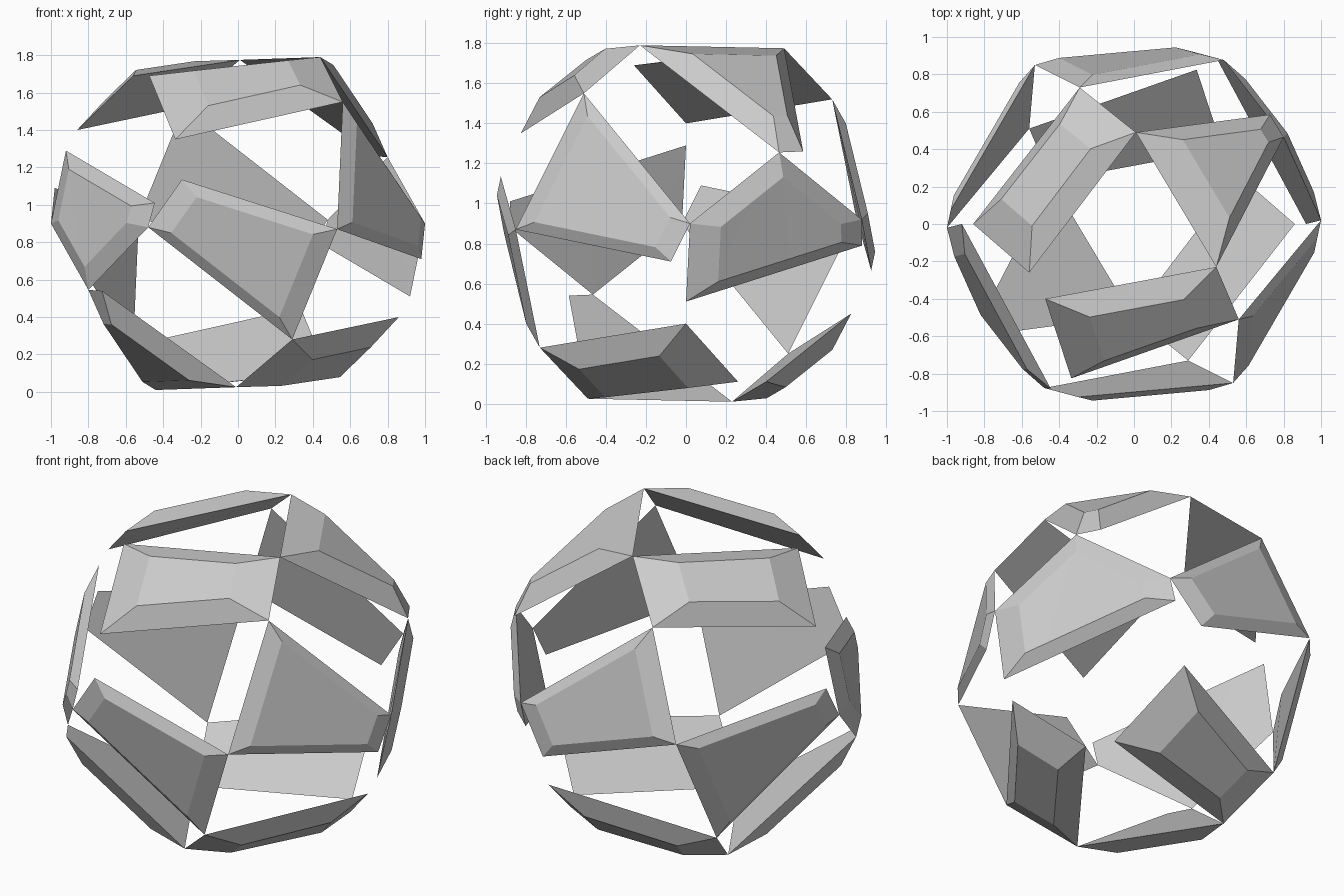
import bpy
import bmesh
from math import radians
from mathutils import Vector

cube = bpy.data.objects.get("Cube")
if cube:
    bpy.data.objects.remove(cube, do_unlink=True)

CENTRE = Vector((0, 0, 0.9))

grey = bpy.data.materials.new("light_grey")
grey.use_nodes = True
grey.diffuse_color = (0.6, 0.6, 0.6, 1)
grey.node_tree.nodes["Principled BSDF"].inputs["Base Color"].default_value = grey.diffuse_color

# Shared corner points, measured from the centre of the ball
front_low = Vector((0.56, -0.51, 0.65))
top_right = Vector((0.44, -0.23, 0.89))
top_back = Vector((0.01, 0.49, 0.875))
back_low = Vector((-0.29, 0.73, 0.62))
right_tip = Vector((0.80, 0.465, 0.355))
right_side = Vector((1.0, 0.02, 0.0))
front_tip = Vector((0.53, -0.85, -0.03))
front_left = Vector((-0.48, -0.877, -0.02))


def build_panel(name, corners, inset, lift, sign):
    """Closed panel with a flat inner side and a raised, inset outer face."""
    points = [p * sign for p in corners]
    middle = sum(points, Vector()) / len(points)
    out = Vector()
    for i, p in enumerate(points):
        out += (p - middle).cross(points[(i + 1) % len(points)] - middle)
    out.normalize()
    if out.dot(middle) < 0:
        out.negate()

    bm = bmesh.new()
    rim = [bm.verts.new(p + CENTRE) for p in points]
    crown = [bm.verts.new(p.lerp(middle, inset) + out * lift + CENTRE) for p in points]
    bm.faces.new(rim)
    bm.faces.new(crown)
    for i in range(len(rim)):
        j = (i + 1) % len(rim)
        bm.faces.new((rim[i], rim[j], crown[j], crown[i]))
    bmesh.ops.triangulate(bm, faces=[f for f in bm.faces if len(f.verts) > 4])
    bmesh.ops.recalc_face_normals(bm, faces=bm.faces)

    mesh = bpy.data.meshes.new(name)
    bm.to_mesh(mesh)
    bm.free()
    mesh.materials.append(grey)
    panel = bpy.data.objects.new(name, mesh)
    bpy.context.collection.objects.link(panel)
    bpy.ops.object.select_all(action="DESELECT")
    panel.select_set(True)
    bpy.context.view_layer.objects.active = panel
    bpy.ops.object.shade_smooth_by_angle(angle=radians(15))


# Each panel: corners in order, inset of its raised face, height of the rise
panels = {
    "top_front_panel": ((Vector((-0.475, -0.40, 0.79)), top_right, front_low,
                         Vector((-0.335, -0.825, 0.45))), 0.45, 0.09),
    "top_left_panel": ((Vector((-0.86, 0, 0.5)), Vector((-0.56, -0.26, 0.79)),
                        top_back, back_low), 0.45, 0.09),
    "top_right_panel": ((top_right, top_back, Vector((0.727, 0.585, 0.36)),
                         right_tip), 0.42, 0.09),
    "front_right_panel": ((front_low, front_tip, Vector((0.98, -0.075, -0.19)),
                           right_side), 0.22, 0.035),
    "front_panel": ((Vector((-0.3, -0.925, 0.235)), front_tip, -back_low,
                     front_left), 0.25, 0.04),
    "back_right_panel": ((right_tip, right_side, Vector((0.92, 0, -0.39)),
                          Vector((0.445, 0.88, -0.11)), -front_left), 0.3, 0.05),
}

# Every panel has a partner straight through the centre
for name, (corners, inset, lift) in panels.items():
    build_panel(name, corners, inset, lift, 1)
    build_panel("opposite_" + name, corners, inset, lift, -1)
